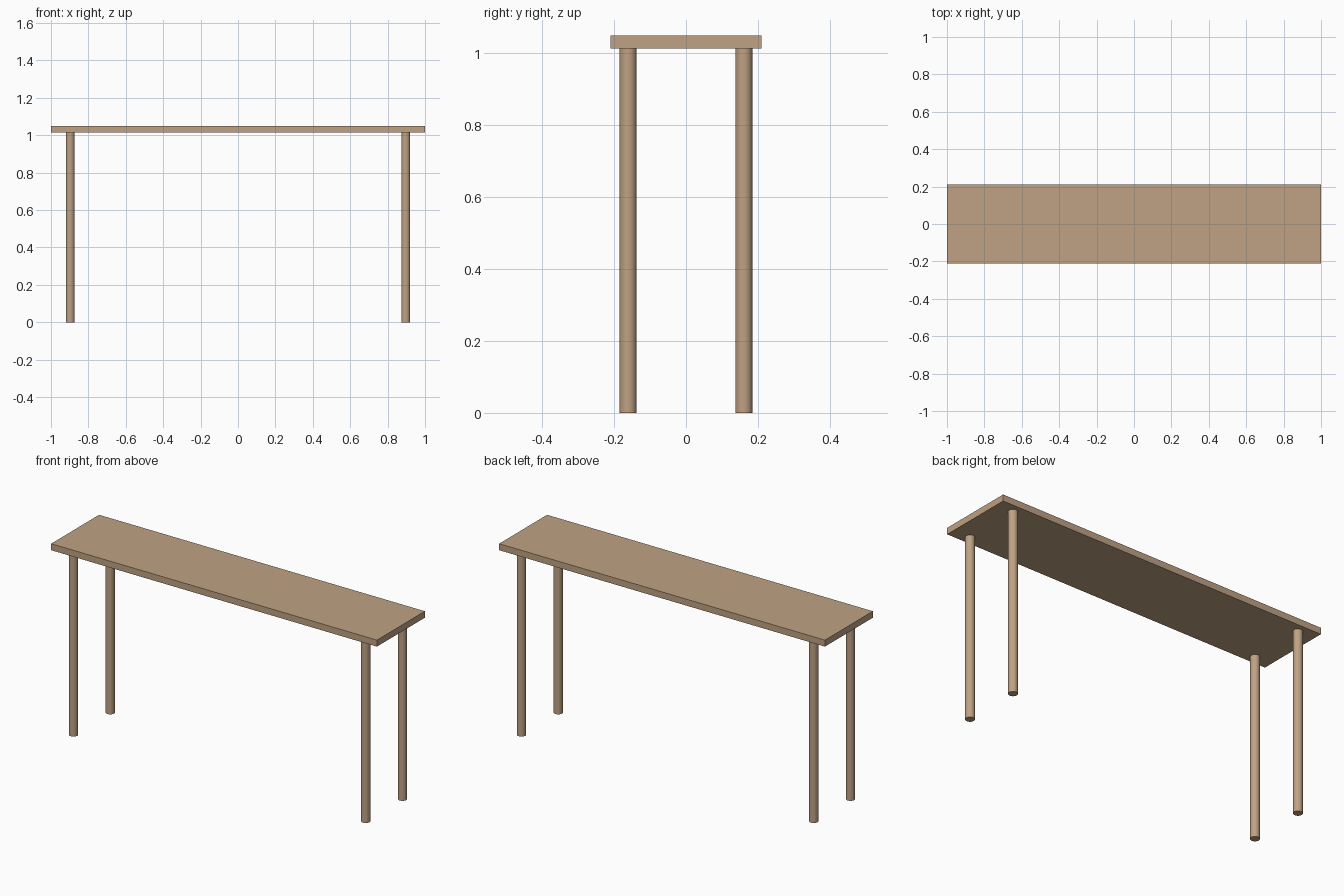
import bpy
import math

if "Cube" in bpy.data.objects:
    bpy.data.objects.remove(bpy.data.objects["Cube"])

wood = bpy.data.materials.new("wood")
wood.diffuse_color = (0.52, 0.36, 0.23, 1)
wood.use_nodes = True
wood.node_tree.nodes["Principled BSDF"].inputs["Base Color"].default_value = wood.diffuse_color

HEIGHT, THICKNESS = 1.05, 0.036
UNDERSIDE = HEIGHT - THICKNESS
LEG_X, LEG_Y, LEG_RADIUS = 0.897, 0.161, 0.0238

# Table top slab
bpy.ops.mesh.primitive_cube_add(size=1, location=(0, 0, HEIGHT - THICKNESS / 2))
top = bpy.context.object
top.name = "table_top"
top.scale = (2, 0.42, THICKNESS)
bpy.ops.object.transform_apply(location=False, rotation=False, scale=True)
top.data.materials.append(wood)


# Round legs, one near each corner
def add_leg(name, x, y):
    bpy.ops.mesh.primitive_cylinder_add(vertices=32, radius=LEG_RADIUS, depth=UNDERSIDE,
                                        location=(x, y, UNDERSIDE / 2))
    leg = bpy.context.object
    leg.name = name
    leg.data.materials.append(wood)
    bpy.ops.object.shade_smooth_by_angle(angle=math.radians(30))


for side, sx in (("left", -1), ("right", 1)):
    for end, sy in (("front", -1), ("back", 1)):
        add_leg(f"{end}_{side}_leg", sx * LEG_X, sy * LEG_Y)
